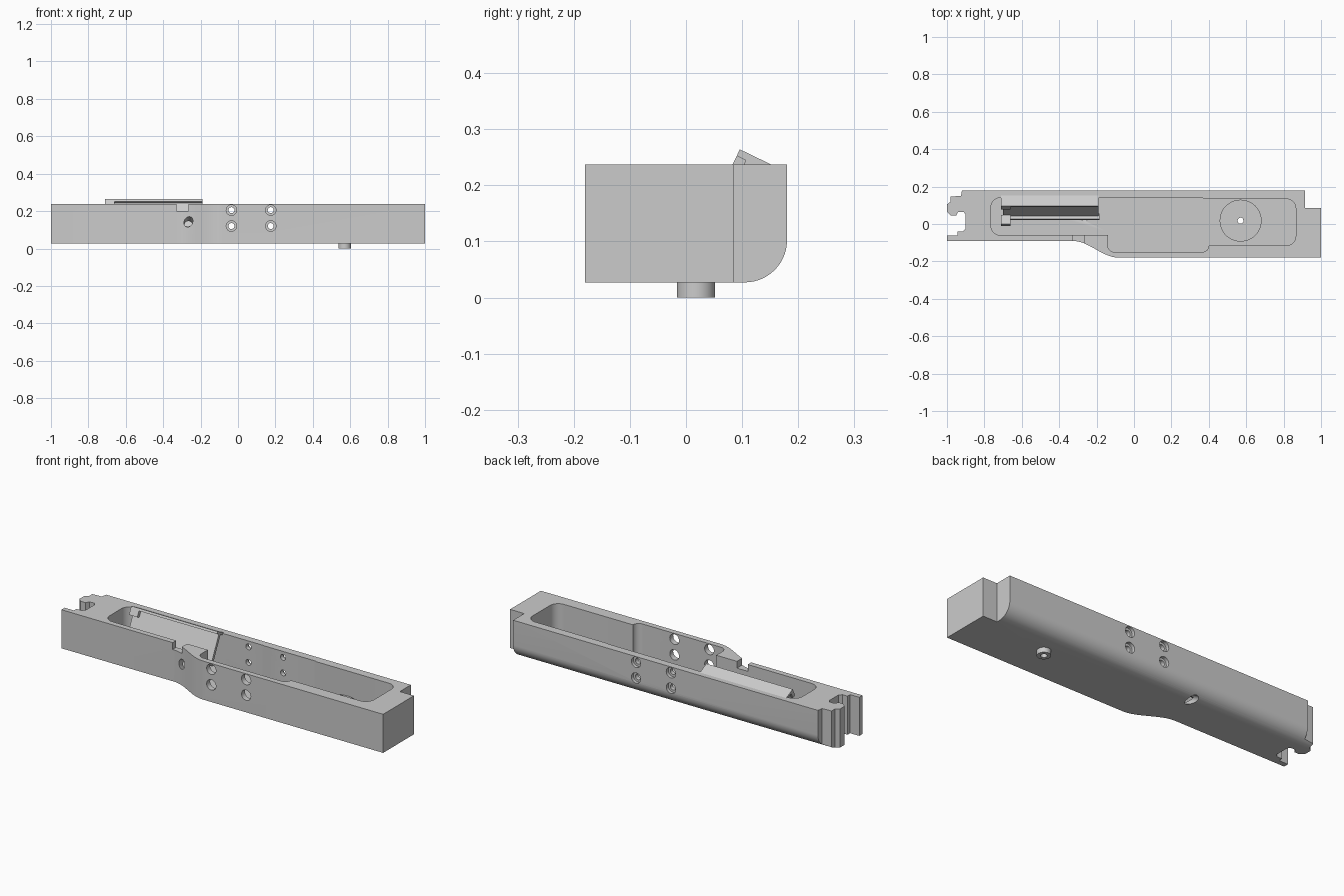
import bpy, bmesh, math
from mathutils import Vector, Matrix

cube = bpy.data.objects.get("Cube")
if cube:
    bpy.data.objects.remove(cube, do_unlink=True)

BOTTOM, TOP = 0.027, 0.237

grey = bpy.data.materials.new("machined_grey")
grey.use_nodes = True
colour = (0.6, 0.6, 0.6, 1)
grey.diffuse_color = colour
grey.node_tree.nodes["Principled BSDF"].inputs["Base Color"].default_value = colour


def finish(name, bm, matrix=None):
    bmesh.ops.recalc_face_normals(bm, faces=bm.faces)
    mesh = bpy.data.meshes.new(name)
    bm.to_mesh(mesh)
    bm.free()
    mesh.materials.append(grey)
    ob = bpy.data.objects.new(name, mesh)
    if matrix:
        mesh.transform(matrix)
    bpy.context.collection.objects.link(ob)
    return ob


def extrude(name, points, lo, hi, axis="z"):
    """Extrude an outline: (x, y) along z, or (y, z) along x."""
    bm = bmesh.new()
    place = (lambda a, b, h: (a, b, h)) if axis == "z" else (lambda a, b, h: (h, a, b))
    face = bm.faces.new([bm.verts.new(place(a, b, lo)) for a, b in points])
    moved = bmesh.ops.extrude_face_region(bm, geom=[face])["geom"]
    shift = Vector(place(0, 0, hi - lo))
    bmesh.ops.translate(bm, vec=shift, verts=[v for v in moved if isinstance(v, bmesh.types.BMVert)])
    return finish(name, bm)


def arc(cx, cy, r, start, end, steps=8):
    angles = [math.radians(start + (end - start) * i / steps) for i in range(steps + 1)]
    return [(cx + r * math.cos(a), cy + r * math.sin(a)) for a in angles]


def rounded_rect(x0, x1, y0, y1, r):
    return (arc(x1 - r, y1 - r, r, 0, 90) + arc(x0 + r, y1 - r, r, 90, 180)
            + arc(x0 + r, y0 + r, r, 180, 270) + arc(x1 - r, y0 + r, r, 270, 360))


def rod(name, start, end, r, sides=32):
    a, b = Vector(start), Vector(end)
    bm = bmesh.new()
    bmesh.ops.create_cone(bm, cap_ends=True, segments=sides, radius1=r, radius2=r, depth=(b - a).length)
    turn = (b - a).to_track_quat("Z", "Y").to_matrix().to_4x4()
    return finish(name, bm, Matrix.Translation((a + b) / 2) @ turn)


def boolean(target, tool, operation="DIFFERENCE"):
    mod = target.modifiers.new(tool.name, "BOOLEAN")
    mod.operation, mod.solver, mod.object = operation, "EXACT", tool
    bpy.context.view_layer.update()
    graph = bpy.context.evaluated_depsgraph_get()
    mesh = bpy.data.meshes.new_from_object(target.evaluated_get(graph))
    target.modifiers.remove(mod)
    target.data = mesh
    bpy.data.objects.remove(tool, do_unlink=True)


# Body outline: stepped right end, S-shaped front, keyed notch at the other end
s_curve = [(-0.08 - 0.25 * t, -0.135 - 0.045 * math.cos(math.pi * t))
           for t in [i / 14 for i in range(15)]]
notch = [(-1, -0.09), (-1, -0.062), (-0.945, -0.062), (-0.945, -0.04), (-0.915, -0.04),
         (-0.9, -0.025), (-0.9, 0.05), (-0.91, 0.065), (-0.94, 0.065), (-0.95, 0.045),
         (-0.98, 0.045), (-1, 0.065), (-1, 0.105), (-0.98, 0.12), (-0.98, 0.147),
         (-0.925, 0.15), (-0.92, 0.18)]
outline = [(0.915, 0.18), (0.915, 0.085), (1, 0.085), (1, -0.18)] + s_curve + notch
body = extrude("body", outline, BOTTOM, TOP)

# Rounded lower back edge
section = [(-0.3, 0.3), (-0.3, BOTTOM)] + arc(0.105, BOTTOM + 0.075, 0.075, -90, 0, 14) + [(0.18, 0.3)]
boolean(body, extrude("edge_rounding", section, -1.2, 1.2, "x"), "INTERSECT")

# Pockets
boolean(body, extrude("narrow_pocket", rounded_rect(-0.765, 0.1, -0.06, 0.14, 0.05), 0.055, 0.4))
boolean(body, extrude("wide_pocket", rounded_rect(-0.14, 0.4, -0.15, 0.138, 0.035), 0.055, 0.4))
boolean(body, extrude("end_pocket", rounded_rect(0.3, 0.865, -0.115, 0.134, 0.05), 0.06, 0.4))

# Notch in the front wall
boolean(body, extrude("wall_notch", rounded_rect(-0.33, -0.265, -0.2, -0.04, 0.008), 0.2, 0.4))

# Cross holes, wide in the front wall and counterbored in the back wall
for x in (-0.035, 0.175):
    for z in (0.12, 0.205):
        boolean(body, rod("front_hole", (x, -0.25, z), (x, 0, z), 0.028))
        boolean(body, rod("back_hole", (x, 0, z), (x, 0.25, z), 0.016))
        boolean(body, rod("back_counterbore", (x, 0.162, z), (x, 0.25, z), 0.028))

# Slanted hole and pin hole
slant_start, slant_end = (-0.265, -0.2, 0.193), (-0.265, 0.2, -0.017)
boolean(body, rod("slanted_hole", slant_start, slant_end, 0.024))
boolean(body, rod("pin_hole", (0.57, 0.018, -0.1), (0.57, 0.018, 0.3), 0.016))


def lathe(name, profile, x, y, steps=48):
    bm = bmesh.new()
    verts = [bm.verts.new((r, 0, z)) for r, z in profile]
    edges = [bm.edges.new((verts[i], verts[(i + 1) % len(verts)])) for i in range(len(verts))]
    bmesh.ops.spin(bm, geom=verts + edges, axis=(0, 0, 1), cent=(0, 0, 0),
                   angle=math.tau, steps=steps, use_duplicate=False)
    bmesh.ops.remove_doubles(bm, verts=bm.verts, dist=0.0001)
    return finish(name, bm, Matrix.Translation((x, y, 0)))


# Round boss inside the end pocket and hollow pin below
boss = lathe("round_boss", [(0.016, 0.05), (0.112, 0.05), (0.112, 0.103), (0.016, 0.103)], 0.57, 0.018)
pin = lathe("hollow_pin", [(0.016, 0), (0.034, 0), (0.034, 0.05), (0.016, 0.05)], 0.57, 0.018)

# Tilted channel: spine with upper and lower flanges, drawn in its slanted frame
along = Vector((0.9, -0.436))
down = Vector((-0.436, -0.9))
corner = Vector((0.096, 0.264))


def slanted(u0, u1, v0, v1):
    return [tuple(corner + along * u + down * v) for u, v in ((u0, v0), (u1, v0), (u1, v1), (u0, v1))]


channel = extrude("tilted_channel", slanted(0, 0.062, 0, 0.013), -0.71, -0.19, "x")
for part in (extrude("spine", slanted(0.018, 0.034, 0.005, 0.175), -0.7, -0.19, "x"),
             extrude("lower_flange", slanted(0, 0.034, 0.16, 0.173), -0.7, -0.185, "x"),
             extrude("upper_hook", slanted(0, 0.02, 0.002, 0.045), -0.71, -0.66, "x"),
             extrude("lower_hook", slanted(-0.035, 0.02, 0.15, 0.172), -0.71, -0.66, "x")):
    boolean(channel, part, "UNION")
boolean(channel, rod("channel_hole", slant_start, slant_end, 0.022))

# Smooth shading with sharp edges kept
bpy.ops.object.select_all(action="DESELECT")
for ob in (body, boss, pin, channel):
    ob.select_set(True)
bpy.context.view_layer.objects.active = body
bpy.ops.object.shade_smooth_by_angle(angle=math.radians(30))
